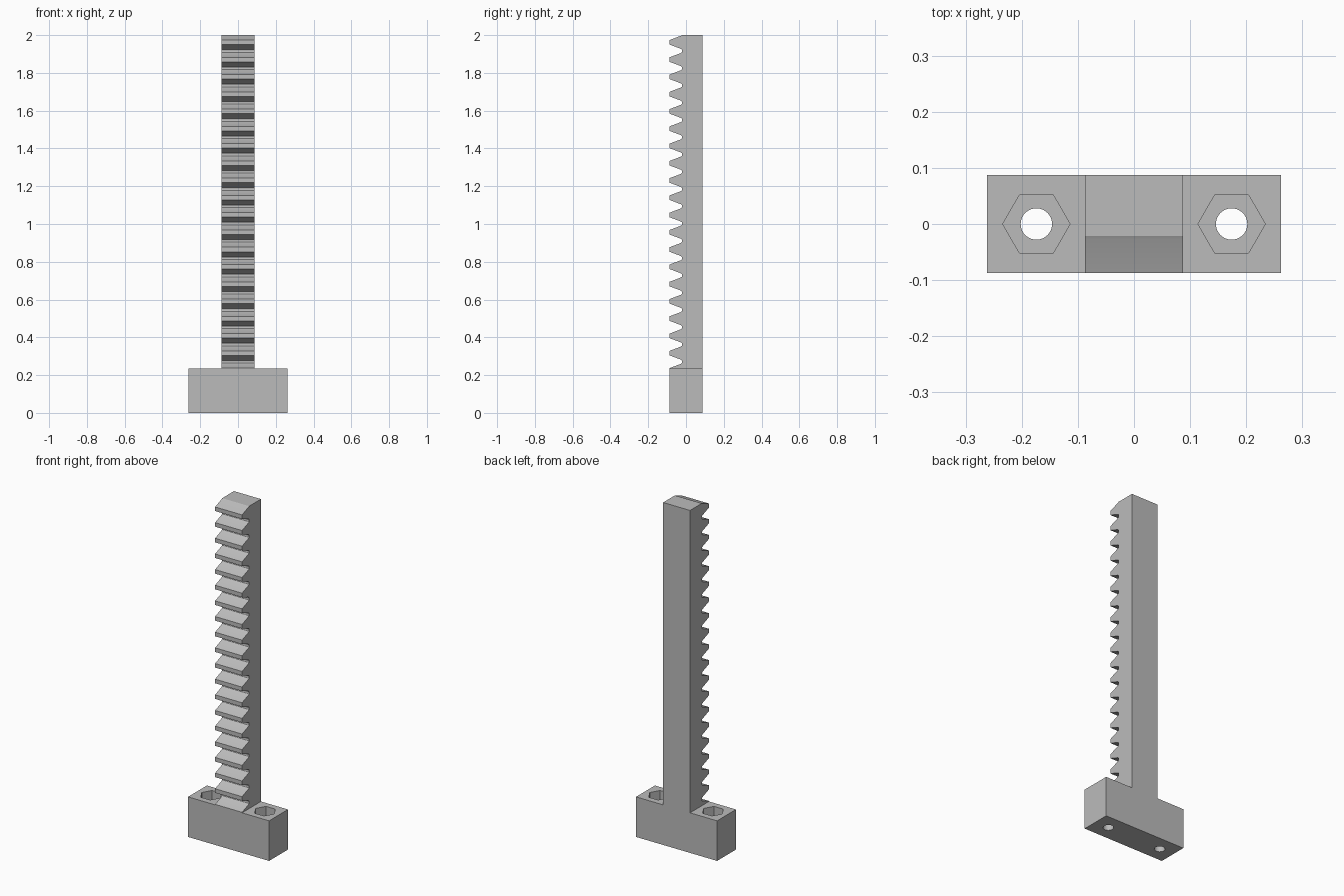
import bpy
import math

default = bpy.data.objects.get("Cube")
if default:
    bpy.data.objects.remove(default, do_unlink=True)

HALF = 0.087          # half width and half depth of the bar
BASE_TOP = 0.234
TOP = 2.0
ROOT_Y = -0.021
MODULE = 0.0291
PITCH = math.pi * MODULE
TEETH = 20
FIRST_TOOTH = 1.962   # height of the middle of the top tooth

grey = bpy.data.materials.new("plain grey")
grey.use_nodes = True
colour = (0.5, 0.5, 0.5, 1)
grey.diffuse_color = colour
grey.node_tree.nodes["Principled BSDF"].inputs["Base Color"].default_value = colour


def extrude_x(name, profile, half_width):
    """Solid with a (y, z) outline, extruded along x."""
    n = len(profile)
    verts = [(x, y, z) for x in (-half_width, half_width) for y, z in profile]
    faces = [list(range(n))[::-1], list(range(n, 2 * n))]
    faces += [(i, (i + 1) % n, n + (i + 1) % n, n + i) for i in range(n)]
    mesh = bpy.data.meshes.new(name)
    mesh.from_pydata(verts, [], faces)
    mesh.materials.append(grey)
    obj = bpy.data.objects.new(name, mesh)
    bpy.context.collection.objects.link(obj)
    return obj


def cut(target, sides, radius, x, bottom, top):
    """Cut an upright prism out of the target."""
    bpy.ops.mesh.primitive_cylinder_add(vertices=sides, radius=radius, depth=top - bottom,
                                        location=(x, 0, (bottom + top) / 2))
    cutter = bpy.context.object
    cutter.name = "hole_cutter"
    cutter.hide_render = True
    if sides == 6:
        # Point two corners along x
        cutter.rotation_euler.z = math.radians(30)
    cutter.data.materials.append(grey)
    mod = target.modifiers.new("hole", "BOOLEAN")
    mod.operation = "DIFFERENCE"
    mod.solver = "EXACT"
    mod.object = cutter
    bpy.context.view_layer.objects.active = target
    bpy.ops.object.modifier_apply(modifier=mod.name)
    bpy.data.objects.remove(cutter, do_unlink=True)


# Toothed bar: half tooth outline as (y, height above the tooth middle)
half_tooth = [(ROOT_Y, 0.0425), (-0.0225, 0.0385), (-0.0275, 0.0345), (-HALF, 0.012)]
tooth = half_tooth + [(y, -h) for y, h in reversed(half_tooth)]
outline = [(HALF, BASE_TOP), (HALF, TOP), (ROOT_Y, TOP)]
for i in range(TEETH):
    middle = FIRST_TOOTH - i * PITCH
    for y, h in tooth:
        z = middle + h
        if BASE_TOP + 0.001 < z < TOP - 0.0001:
            outline.append((y, z))
outline.append((-HALF, BASE_TOP))
rack = extrude_x("toothed_bar", outline[::-1], HALF)

# Mounting block with nut pockets and bolt holes
block = extrude_x("mounting_block", [(-HALF, 0), (HALF, 0), (HALF, BASE_TOP), (-HALF, BASE_TOP)], 0.262)
for x in (-0.174, 0.174):
    cut(block, 32, 0.028, x, -0.1, 0.4)
    cut(block, 6, 0.06, x, 0.11, 0.4)

# Outward normals and smooth round holes
for obj in (rack, block):
    bpy.ops.object.select_all(action="DESELECT")
    obj.select_set(True)
    bpy.context.view_layer.objects.active = obj
    bpy.ops.object.mode_set(mode="EDIT")
    bpy.ops.mesh.select_all(action="SELECT")
    bpy.ops.mesh.normals_make_consistent(inside=False)
    bpy.ops.object.mode_set(mode="OBJECT")
    bpy.ops.object.shade_smooth_by_angle(angle=math.radians(25))
